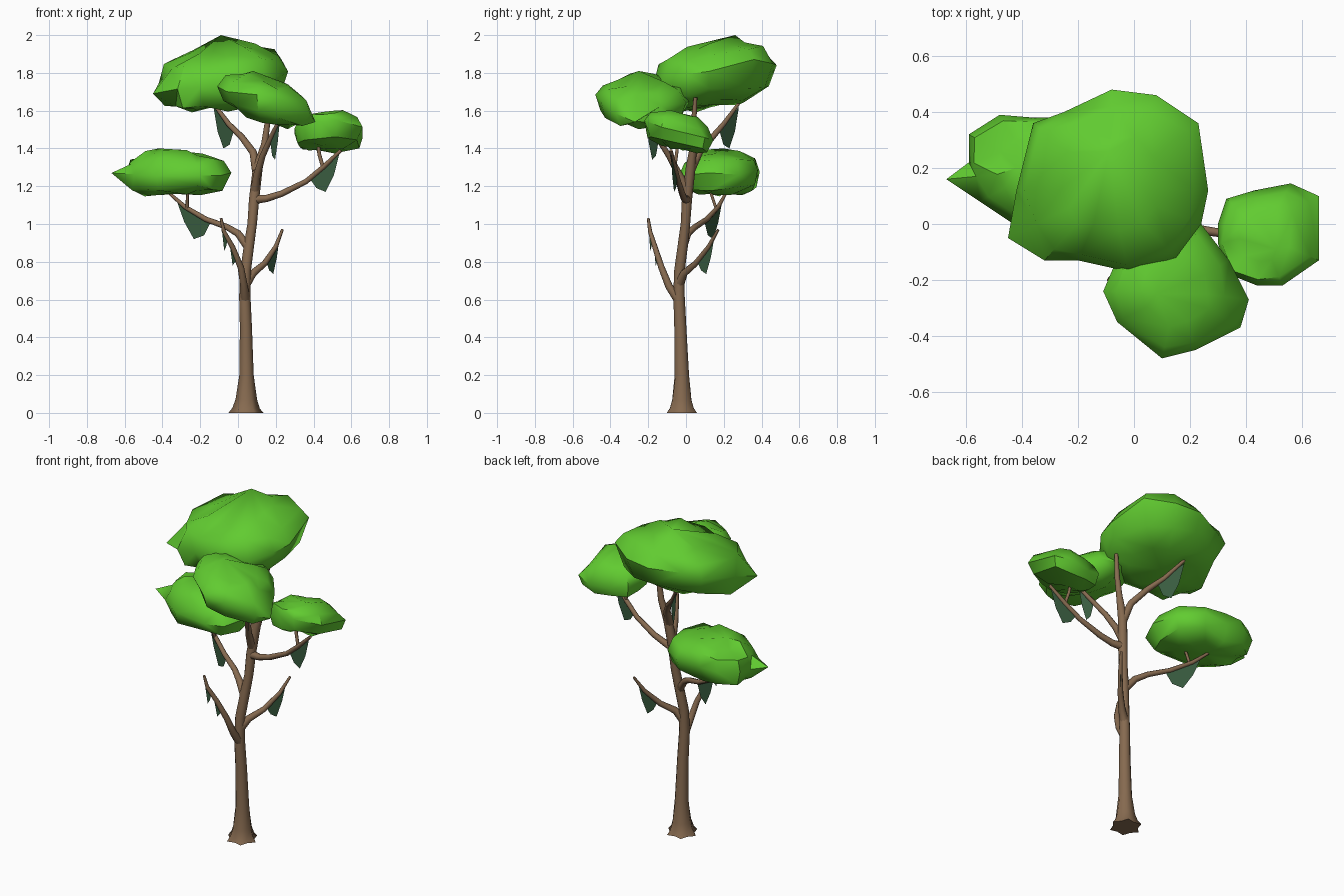
import bpy, bmesh, math, random
from mathutils import Vector

random.seed(4)


def material(name, color):
    m = bpy.data.materials.new(name)
    m.diffuse_color = (*color, 1)
    return m


BARK = material("bark", (0.24, 0.145, 0.08))
LEAF = material("leaf", (0.12, 0.60, 0.03))
MOSS = material("moss", (0.04, 0.105, 0.05))


def finish(name, bm, mat, angle):
    bmesh.ops.recalc_face_normals(bm, faces=bm.faces[:])
    me = bpy.data.meshes.new(name)
    bm.to_mesh(me)
    bm.free()
    me.materials.append(mat)
    ob = bpy.data.objects.new(name, me)
    bpy.context.collection.objects.link(ob)
    bpy.ops.object.select_all(action='DESELECT')
    ob.select_set(True)
    bpy.context.view_layer.objects.active = ob
    bpy.ops.object.shade_smooth_by_angle(angle=math.radians(angle))


def loft(bm, rings):
    for a, b in zip(rings, rings[1:]):
        n = len(a)
        for i in range(n):
            j = (i + 1) % n
            bm.faces.new((a[i], a[j], b[j], b[i]))


# Tapered wood: points are (x, y, z, radius), optional root lobes on first rings
def limb(name, pts, sides=8, lobes=()):
    bm = bmesh.new()
    P = [Vector(p[:3]) for p in pts]
    rings = []
    for k, p in enumerate(P):
        d = (P[min(k + 1, len(P) - 1)] - P[max(k - 1, 0)]).normalized()
        if k == 0 and lobes:
            d = Vector((0, 0, 1))
        u = Vector((0, 1, 0)).cross(d).normalized()
        v = d.cross(u)
        lobe = lobes[k] if k < len(lobes) else 0
        ring = []
        for i in range(sides):
            a = 2 * math.pi * i / sides
            r = pts[k][3] * (1 + lobe * (-1) ** i)
            ring.append(bm.verts.new(p + r * (u * math.cos(a) + v * math.sin(a))))
        rings.append(ring)
    loft(bm, rings)
    bm.faces.new(rings[0])
    bm.faces.new(rings[-1])
    finish(name, bm, BARK, 70)


limb("trunk", [(.042, -.022, 0, .081), (.043, -.022, .025, .066), (.044, -.022, .07, .054),
               (.045, -.022, .2, .038), (.042, -.03, .45, .032), (.036, -.037, .62, .03),
               (.04, -.035, .75, .028), (.06, -.015, .9, .027), (.075, -.003, 1.0, .025),
               (.085, .005, 1.13, .027), (.105, .025, 1.3, .026), (.14, .04, 1.42, .018),
               (.155, .04, 1.53, .015), (.17, .05, 1.67, .01)], 12, (.14, .1, .06))
limb("left_branch", [(.06, -.02, .87, .024), (0, .01, .95, .019), (-.06, .05, .985, .016),
                     (-.17, .11, 1.025, .014), (-.28, .17, 1.09, .012), (-.36, .21, 1.16, .008)])
limb("left_twig", [(-.27, .16, 1.08, .009), (-.265, .12, 1.2, .008)], 6)
limb("right_branch", [(.085, .005, 1.13, .025), (.15, -.01, 1.135, .019), (.23, -.02, 1.16, .017),
                      (.36, -.04, 1.225, .014), (.45, -.06, 1.3, .013), (.545, -.08, 1.39, .009)])
limb("right_twig", [(.45, -.06, 1.3, .01), (.43, -.05, 1.37, .01), (.42, -.04, 1.46, .008)], 6)
limb("back_branch", [(.1, .02, 1.28, .026), (.08, .07, 1.38, .02), (.02, .14, 1.46, .017),
                     (-.05, .2, 1.53, .014), (-.13, .28, 1.64, .009)])
limb("front_branch", [(.09, .005, 1.18, .024), (.1, -.035, 1.26, .019), (.13, -.09, 1.36, .016),
                      (.18, -.16, 1.47, .013), (.23, -.22, 1.57, .009)])
limb("low_right_branch", [(.04, -.035, .68, .026), (.08, -.01, .74, .02), (.14, .05, .79, .016),
                          (.2, .12, .88, .012), (.235, .17, .97, .007)])
limb("low_front_branch", [(.038, -.04, .6, .026), (.032, -.09, .67, .02), (.015, -.13, .77, .017),
                          (-.03, -.165, .88, .014), (-.075, -.19, .96, .011), (-.09, -.2, 1.03, .007)])


# Leafy clump: plan outline lofted into a tilted cushion, irregular, with a crown
# point and an optional pointed tip (outline index, height)
def clump(name, outline, z, tilt, up, down, crown, tip=None):
    n = len(outline)
    cx = sum(p[0] for p in outline) / n
    cy = sum(p[1] for p in outline) / n
    bm = bmesh.new()
    rings = []
    for s, h in ((.52, -down), (.87, -.72 * down), (1, 0), (.87, .56 * up), (.52, .9 * up)):
        ring = []
        for i, (x, y) in enumerate(outline):
            j = 1 if s == 1 else random.uniform(.94, 1.06)
            if tip and i == tip[0] and s != 1:
                j *= .8
            dx, dy = (x - cx) * s * j, (y - cy) * s * j
            dz = tilt[0] * dx + tilt[1] * dy + h + random.uniform(-.018, .018)
            ring.append(bm.verts.new((cx + dx, cy + dy, z + dz)))
        rings.append(ring)
    loft(bm, rings)
    for ring, co in ((rings[0], (cx, cy, z - down)), (rings[-1], crown)):
        c = bm.verts.new(co)
        for i in range(n):
            bm.faces.new((ring[i], ring[(i + 1) % n], c))
    if tip:
        rings[2][tip[0]].co.z = tip[1]
    bmesh.ops.triangulate(bm, faces=bm.faces[:])
    finish(name, bm, LEAF, 50)


clump("top_canopy", [(-.08, .48), (.08, .46), (.23, .36), (.265, .12), (.24, 0), (.15, -.12),
                     (-.02, -.17), (-.2, -.13), (-.32, -.13), (-.45, -.05), (-.42, .12),
                     (-.36, .36), (-.25, .4)], 1.785, (.1, .16), .16, .155, (-.09, .26, 2.0),
      (9, 1.69))
clump("front_canopy", [(-.11, -.24), (-.06, -.35), (.1, -.48), (.22, -.45), (.38, -.37),
                       (.41, -.27), (.34, -.13), (.24, 0), (.1, .02), (-.05, -.1)],
      1.655, (-.25, 0), .11, .11, (.08, -.25, 1.81), (5, 1.54))
clump("right_canopy", [(.3, -.07), (.34, -.18), (.44, -.22), (.53, -.22), (.66, -.13),
                       (.66, .1), (.56, .145), (.43, .12), (.33, .09), (.3, 0)],
      1.485, (0, -.25), .1, .085, (.51, -.09, 1.6))
clump("left_canopy", [(-.67, .16), (-.59, .22), (-.59, .32), (-.48, .39), (-.36, .38),
                      (-.2, .38), (-.07, .28), (-.035, .12), (-.09, -.01), (-.2, -.04),
                      (-.43, 0), (-.55, .08)],
      1.27, (0, 0), .115, .11, (-.42, .2, 1.4), (0, 1.27))


# Hanging moss: a thin sheet below a branch, from outer to inner top corner
def moss(name, a, b, low):
    a, b = Vector(a), Vector(b)
    bm = bmesh.new()
    pts = [a, b]
    for t, z in ((.78, low + .02), (.48, low), (.2, low + .09)):
        p = a.lerp(b, t)
        p.z = z
        pts.append(p)
    bm.faces.new([bm.verts.new(p) for p in pts])
    finish(name, bm, MOSS, 30)


for name, a, b, low in (
        ("left_moss", (-.32, .19, 1.11), (-.14, .095, 1.02), .92),
        ("right_moss", (.54, -.08, 1.385), (.38, -.045, 1.24), 1.17),
        ("back_moss", (-.13, .28, 1.62), (-.02, .175, 1.5), 1.4),
        ("front_moss", (.22, -.21, 1.53), (.17, -.145, 1.44), 1.34),
        ("low_right_moss", (.22, .15, .93), (.15, .06, .8), .735),
        ("low_front_moss_outer", (-.09, -.2, 1.01), (-.055, -.178, .92), .86),
        ("low_front_moss_inner", (-.05, -.175, .91), (-.005, -.145, .82), .78)):
    moss(name, a, b, low)
